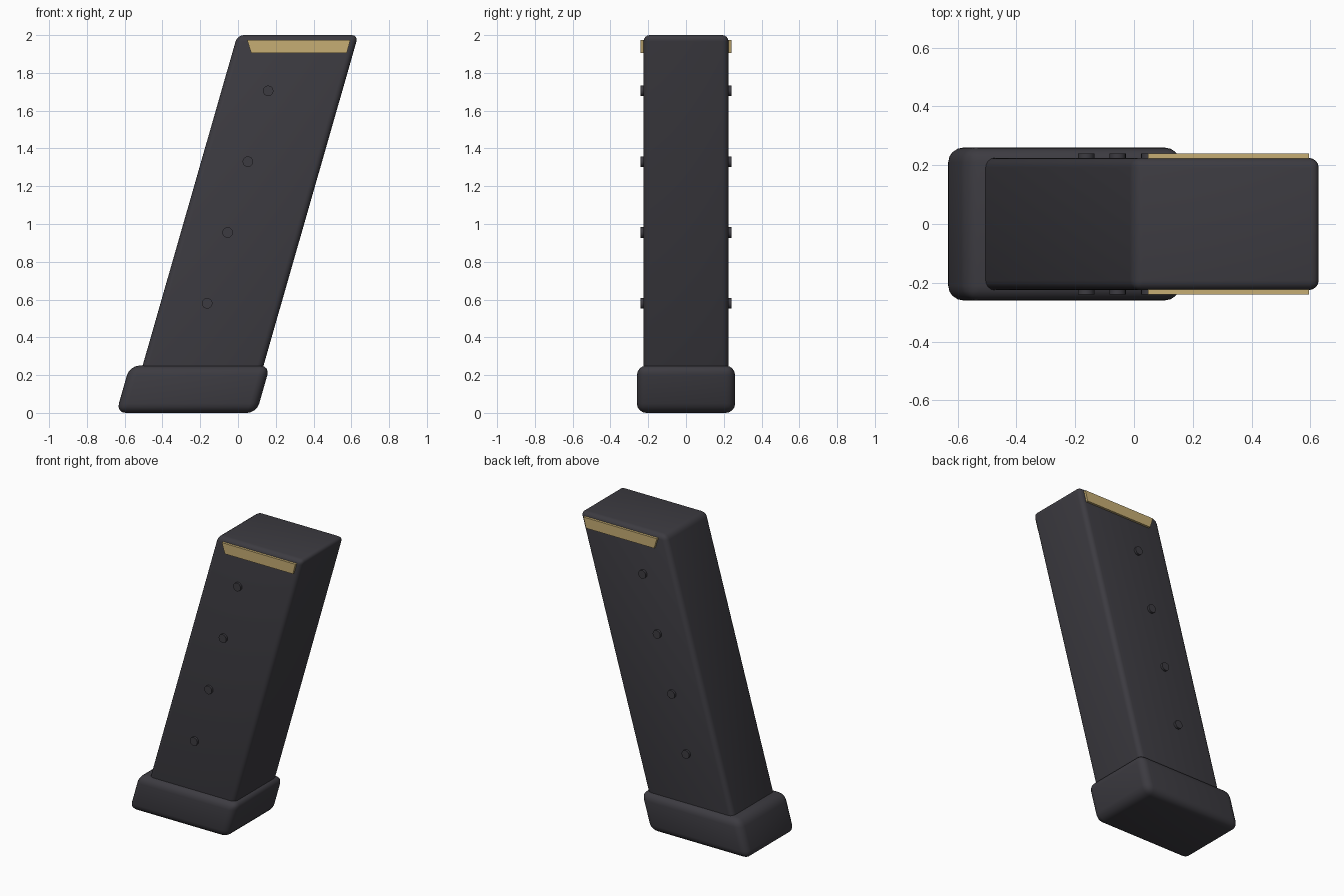
import bpy, bmesh, math
from mathutils import Matrix

if "Cube" in bpy.data.objects:
    bpy.data.objects.remove(bpy.data.objects["Cube"])

SLANT = math.tan(math.radians(16))


def material(name, rgb):
    m = bpy.data.materials.new(name)
    m.diffuse_color = (*rgb, 1)
    m.use_nodes = True
    m.node_tree.nodes["Principled BSDF"].inputs["Base Color"].default_value = m.diffuse_color
    return m


DARK = material("dark polymer", (0.046, 0.044, 0.053))
GOLD = material("pale brass", (0.565, 0.423, 0.175))


def finish(bm, name, mat, smooth=True):
    bmesh.ops.recalc_face_normals(bm, faces=bm.faces)
    me = bpy.data.meshes.new(name)
    bm.to_mesh(me)
    bm.free()
    ob = bpy.data.objects.new(name, me)
    bpy.context.collection.objects.link(ob)
    me.materials.append(mat)
    if smooth:
        bpy.ops.object.select_all(action='DESELECT')
        ob.select_set(True)
        bpy.context.view_layer.objects.active = ob
        bpy.ops.object.shade_smooth_by_angle(angle=math.radians(35))
    return ob


def slanted_box(name, x0, x1, half_y, z0, z1, bevel):
    """Rounded box leaning to +x; x0 and x1 are measured at z0."""
    bm = bmesh.new()
    bmesh.ops.create_cube(bm, size=1)
    for v in bm.verts:
        v.co.x = x0 + (v.co.x + 0.5) * (x1 - x0)
        v.co.y *= 2 * half_y
        v.co.z = z0 + (v.co.z + 0.5) * (z1 - z0)
    bmesh.ops.bevel(bm, geom=bm.edges[:], offset=bevel, segments=4,
                    profile=0.5, affect='EDGES')
    for v in bm.verts:
        v.co.x += SLANT * (v.co.z - z0)
    return finish(bm, name, DARK)


# Leaning body and wider foot
slanted_box("magazine_body", -0.548, 0.092, 0.225, 0.10, 2.0, 0.033)
slanted_box("base_plate", -0.645, 0.098, 0.26, 0.0, 0.25, 0.05)

for side, label in ((-1, "front"), (1, "back")):
    # Tapered brass strip near the top
    bm = bmesh.new()
    outline = [(0.048, 1.975), (0.595, 1.975), (0.576, 1.905), (0.07, 1.905)]
    face = bm.faces.new([bm.verts.new((x, side * 0.215, z)) for x, z in outline])
    new = bmesh.ops.extrude_face_region(bm, geom=[face])["geom"]
    bmesh.ops.translate(bm, vec=(0, side * 0.025, 0),
                        verts=[g for g in new if isinstance(g, bmesh.types.BMVert)])
    finish(bm, f"{label}_brass_strip", GOLD, smooth=False)

    # Row of round studs following the lean
    for i in range(4):
        z = 0.58 + i * 0.375
        x = -0.163 + i * 0.375 * SLANT
        bm = bmesh.new()
        bmesh.ops.create_cone(
            bm, cap_ends=True, segments=16, radius1=0.028, radius2=0.028, depth=0.04,
            matrix=Matrix.Translation((x, side * 0.22, z)) @ Matrix.Rotation(math.pi / 2, 4, 'X'))
        finish(bm, f"{label}_stud_{i + 1}", DARK)
